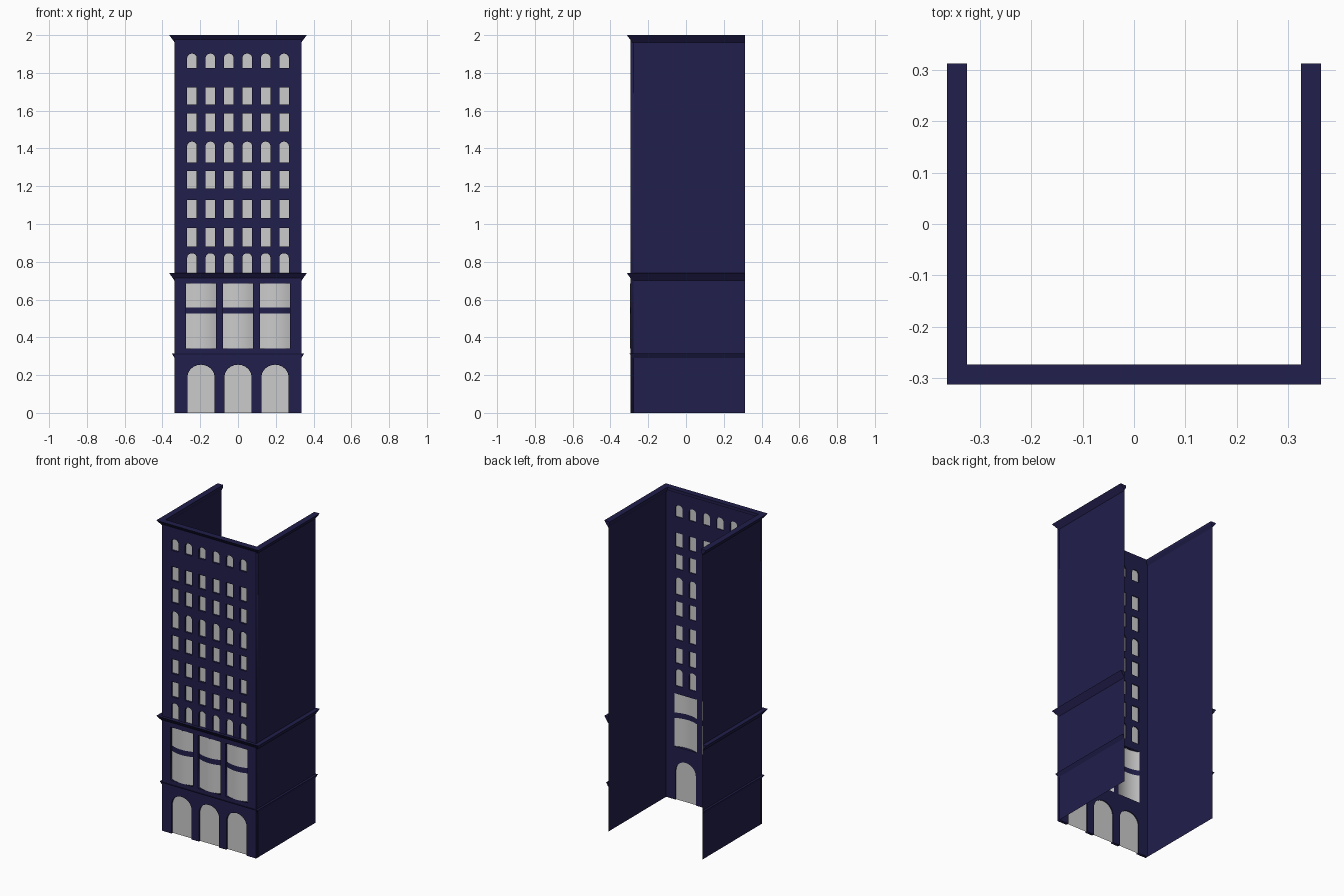
import bpy, bmesh, math

if "Cube" in bpy.data.objects:
    bpy.data.objects.remove(bpy.data.objects["Cube"])

W, BACK, TOP = 0.336, 0.312, 2.0
FRONT, INNER = -0.295, -0.277      # facade slab depth
REF = 0.285                        # line the mouldings follow at the front

navy = bpy.data.materials.new("navy_stone")
navy.diffuse_color = (0.015, 0.013, 0.07, 1)
navy.use_nodes = True
navy.node_tree.nodes["Principled BSDF"].inputs["Base Color"].default_value = navy.diffuse_color


def mesh_object(name, bm, mat=None):
    bmesh.ops.recalc_face_normals(bm, faces=bm.faces)
    me = bpy.data.meshes.new(name)
    bm.to_mesh(me)
    bm.free()
    ob = bpy.data.objects.new(name, me)
    bpy.context.collection.objects.link(ob)
    if mat:
        me.materials.append(mat)
    return ob


def opening(cx, half, z0, z1, rise=0.0, n=12):
    """Outline of a window, left foot over the top to the right foot."""
    if rise == 0:
        return [(cx - half, z0), (cx - half, z1), (cx + half, z1), (cx + half, z0)]
    arch = [(cx - half * math.cos(math.pi * i / n),
             z1 - rise + rise * math.sin(math.pi * i / n)) for i in range(n + 1)]
    return [(cx - half, z0)] + arch + [(cx + half, z0)]


# Window layout
doors = [opening(cx, 0.072, 0, 0.255, 0.068, 20) for cx in (-0.196, 0, 0.196)]
bays = [(cx, 0.08) for cx in (-0.196, 0, 0.196)]
rows = [(0.735, 0.845, 0.022), (0.882, 0.98, 0), (1.033, 1.126, 0), (1.187, 1.28, 0),
        (1.325, 1.436, 0.022), (1.49, 1.584, 0), (1.632, 1.722, 0), (1.826, 1.902, 0.022)]
windows = [opening((i - 2.5) * 0.0975, 0.025, z0, z1, rise)
           for z0, z1, rise in rows for i in range(6)]

# Facade: filled outline with holes, extruded to give the reveals
outline = [(-W, 0)] + [p for d in doors for p in d] + [(W, 0), (W, 1.995), (-W, 1.995)]
holes = windows + [opening(cx, h, 0.342, 0.684) for cx, h in bays]
cu = bpy.data.curves.new("facade", 'CURVE')
cu.dimensions = '2D'
cu.fill_mode = 'BOTH'
cu.extrude = (INNER - FRONT) / 2
for pts in [outline] + holes:
    sp = cu.splines.new('POLY')
    sp.points.add(len(pts) - 1)
    for p, (x, z) in zip(sp.points, pts):
        p.co = (x, z, 0, 1)
    sp.use_cyclic_u = True
facade = bpy.data.objects.new("facade", cu)
facade.rotation_euler.x = math.pi / 2
facade.location.y = (FRONT + INNER) / 2
bpy.context.collection.objects.link(facade)
cu.materials.append(navy)
bpy.context.view_layer.objects.active = facade
facade.select_set(True)
bpy.ops.object.convert(target='MESH')

# Flat panes in the doors and small windows
bm = bmesh.new()
for pts in doors + windows:
    bm.faces.new([bm.verts.new((x, -0.283, z)) for x, z in pts])
mesh_object("flat_panes", bm)


# Bowed bay surfaces: two glass bands and the spandrel between them
def bowed(name, bands, mat=None, n=12):
    bm = bmesh.new()
    for cx, h in bays:
        for z0, z1 in bands:
            cols = []
            for i in range(n + 1):
                t = 2 * i / n - 1
                y = -0.278 - 0.018 * (1 - t * t)
                cols.append([bm.verts.new((cx + h * t, y, z)) for z in (z0, z1)])
            for a, b in zip(cols, cols[1:]):
                bm.faces.new((a[0], b[0], b[1], a[1])).smooth = True
    return mesh_object(name, bm, mat)


bowed("bay_panes", [(0.342, 0.525), (0.559, 0.684)])
bowed("bay_spandrels", [(0.525, 0.559)], navy)

# Thin side walls, open at the back
bm = bmesh.new()
for s in (-1, 1):
    bm.faces.new([bm.verts.new((s * W, y, z)) for y, z in
                  ((INNER, 0), (BACK, 0), (BACK, 1.995), (INNER, 1.995))])
mesh_object("side_walls", bm, navy)


# Mouldings: profile (outward, z) swept round three sides
def moulding(name, profile):
    bm = bmesh.new()
    rings = []
    for sx, front in ((-1, 0), (-1, 1), (1, 1), (1, 0)):
        rings.append([bm.verts.new((sx * (W + o), -(REF + o) if front else BACK + 0.001, z))
                      for o, z in profile])
    k = len(profile)
    for a, b in zip(rings, rings[1:]):
        for i in range(k):
            j = (i + 1) % k
            bm.faces.new((a[i], a[j], b[j], b[i]))
    bm.faces.new(rings[0])
    bm.faces.new(rings[-1])
    return mesh_object(name, bm, navy)


moulding("top_cornice", [(-0.011, TOP), (0.028, TOP), (0.0, 1.962), (-0.011, 1.985)])
moulding("middle_cornice", [(0, 0.74), (0.028, 0.74), (0.0, 0.70)])
moulding("lower_band", [(0, 0.315), (0.014, 0.315), (0.0, 0.29)])
